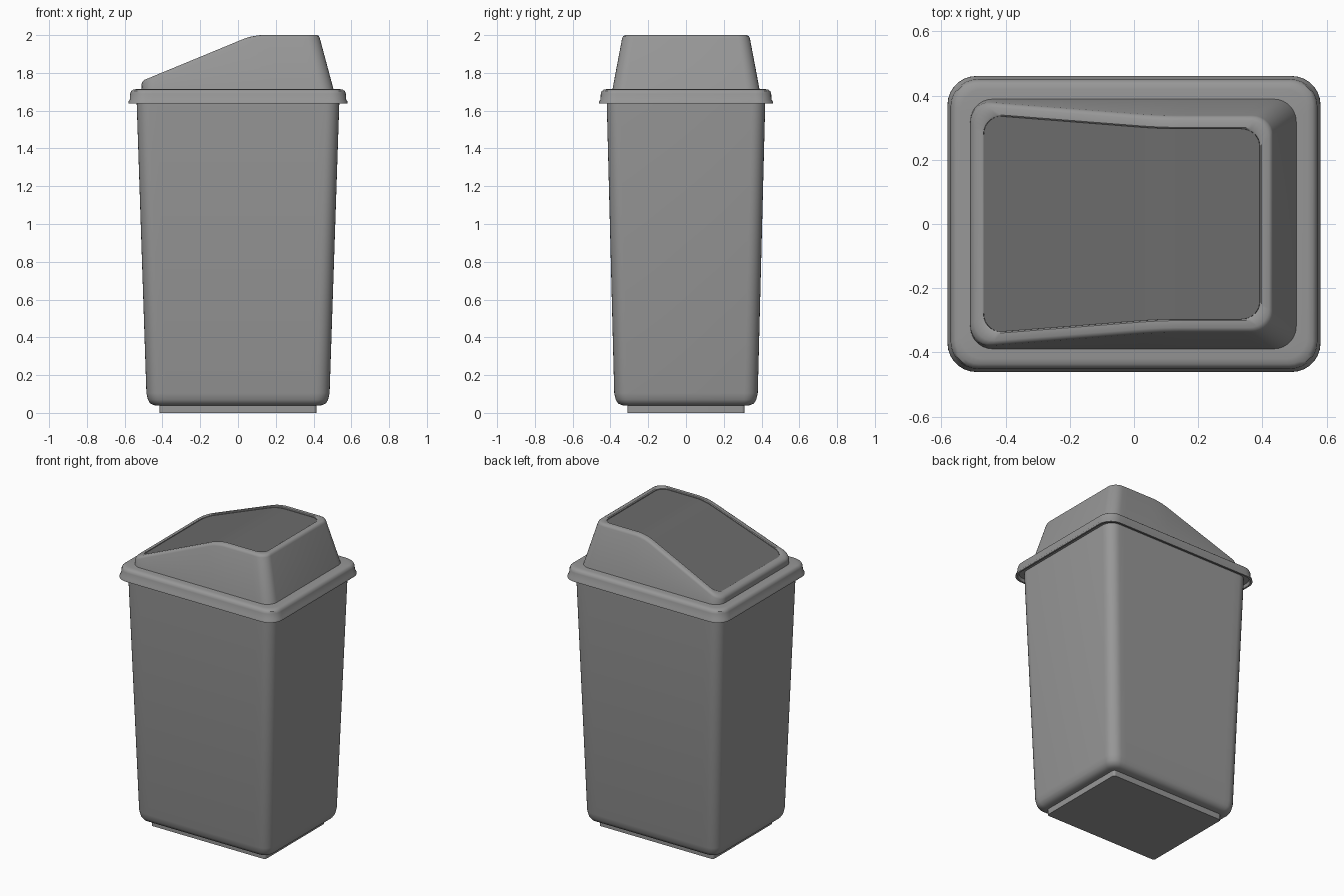
import bpy, bmesh, math

if "Cube" in bpy.data.objects:
    bpy.data.objects.remove(bpy.data.objects["Cube"])

def material(name, v):
    m = bpy.data.materials.new(name)
    m.diffuse_color = (v, v, v, 1)
    m.use_nodes = True
    m.node_tree.nodes["Principled BSDF"].inputs["Base Color"].default_value = m.diffuse_color
    return m

GREY = material("grey_plastic", 0.31)
DARK = material("dark_grey_plastic", 0.15)

def outline(hx, hy, r, seg=7, side=24):
    """Rounded rectangle, mirrored in y, so point i pairs with point n-1-i."""
    half = []
    for k in range(seg + 1):
        a = math.pi - k / seg * math.pi / 2
        half.append((-hx + r + r * math.cos(a), hy - r + r * math.sin(a)))
    for k in range(1, side):
        half.append((-hx + r + (2 * hx - 2 * r) * k / side, hy))
    for k in range(seg + 1):
        a = math.pi / 2 - k / seg * math.pi / 2
        half.append((hx - r + r * math.cos(a), hy - r + r * math.sin(a)))
    return half + [(x, -y) for x, y in reversed(half)]

def loft(name, rings, mat):
    """Skin a stack of outlines and close both ends with strips."""
    bm = bmesh.new()
    vs = [[bm.verts.new(p) for p in ring] for ring in rings]
    n = len(vs[0])
    for a, b in zip(vs, vs[1:]):
        for i in range(n):
            j = (i + 1) % n
            bm.faces.new((a[i], a[j], b[j], b[i]))
    for ring in (vs[0], vs[-1]):
        for i in range(n // 2 - 1):
            bm.faces.new((ring[i], ring[i + 1], ring[n - 2 - i], ring[n - 1 - i]))
    bmesh.ops.recalc_face_normals(bm, faces=bm.faces)
    me = bpy.data.meshes.new(name)
    bm.to_mesh(me)
    bm.free()
    me.materials.append(mat)
    ob = bpy.data.objects.new(name, me)
    bpy.context.collection.objects.link(ob)
    bpy.ops.object.select_all(action='DESELECT')
    ob.select_set(True)
    bpy.context.view_layer.objects.active = ob
    bpy.ops.object.shade_smooth_by_angle(angle=math.radians(35))
    return ob

def flat_rings(rows):
    return [[(x, y, z) for x, y in outline(hx, hy, r)] for hx, hy, r, z in rows]

# foot plate
loft("foot_plate", flat_rings([(0.415, 0.31, 0.015, 0), (0.415, 0.31, 0.015, 0.05)]), GREY)

# tapered bin body with rounded bottom edge
loft("bin_body", flat_rings([
    (0.425, 0.32, 0.03, 0.038), (0.445, 0.34, 0.045, 0.041), (0.465, 0.36, 0.06, 0.05),
    (0.477, 0.372, 0.065, 0.07), (0.485, 0.38, 0.07, 0.105),
    (0.537, 0.42, 0.07, 1.66)]), GREY)

# overhanging lid rim
loft("lid_rim", flat_rings([(h, h - 0.12, r, z) for h, r, z in [
    (0.53, 0.06, 1.655), (0.563, 0.08, 1.655), (0.57, 0.085, 1.637), (0.581, 0.09, 1.637),
    (0.58, 0.09, 1.648), (0.573, 0.085, 1.658), (0.571, 0.085, 1.69), (0.566, 0.08, 1.703),
    (0.556, 0.075, 1.711), (0.54, 0.07, 1.714), (0.48, 0.05, 1.714)]]), GREY)

# sloping hood
PROFILE = [(-0.51, 1.757), (0.03, 1.98), (0.07, 1.993), (0.12, 2.0), (0.6, 2.0)]

def top_z(x):
    for (x0, z0), (x1, z1) in zip(PROFILE, PROFILE[1:]):
        if x <= x1:
            return z0 + (z1 - z0) * (x - x0) / (x1 - x0)
    return 2.0

def hood_ring(x0, x1, inset, drop):
    ring = []
    for u, v in outline(0.51, 0.39, 0.07):
        x = x0 + (x1 - x0) * (u + 0.51) / 1.02
        z = top_z(x) - drop
        half = 0.39 - (z - 1.71) / 0.29 * 0.055 - inset
        ring.append((x, v / 0.39 * half, z))
    return ring

base = [(-0.51 + 1.017 * (u + 0.51) / 1.02, v, 1.708) for u, v in outline(0.51, 0.39, 0.07)]
loft("lid_hood", [base,
    hood_ring(-0.51, 0.433, 0, 0.016), hood_ring(-0.507, 0.429, 0.003, 0.006),
    hood_ring(-0.498, 0.42, 0.012, 0), hood_ring(-0.475, 0.397, 0.034, 0),
    hood_ring(-0.469, 0.392, 0.039, 0.004), hood_ring(-0.468, 0.391, 0.04, 0.018)], GREY)

# recessed swing flap
loft("swing_flap", [hood_ring(-0.468, 0.391, 0.04, 0.016),
                    hood_ring(-0.468, 0.391, 0.04, 0.009)], DARK)
